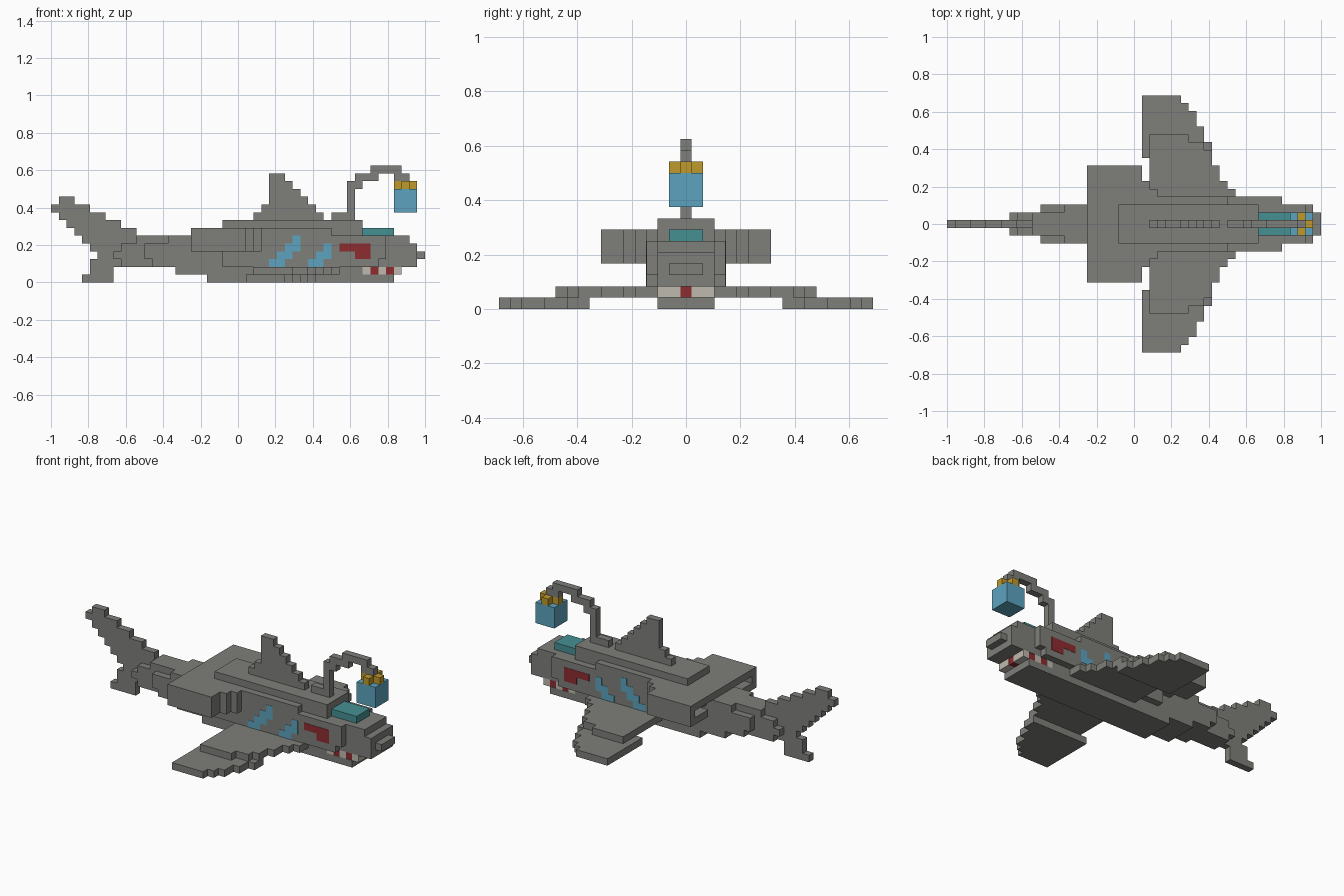
import bpy, bmesh

if "Cube" in bpy.data.objects:
    bpy.data.objects.remove(bpy.data.objects["Cube"])

V = 1 / 24  # size of one block


def material(name, rgb):
    m = bpy.data.materials.new(name)
    m.use_nodes = True
    m.diffuse_color = (*rgb, 1)
    m.node_tree.nodes["Principled BSDF"].inputs["Base Color"].default_value = (*rgb, 1)
    return m


grey = material("shark grey", (0.21, 0.21, 0.195))
blue = material("light blue", (0.11, 0.37, 0.52))
teal = material("teal", (0.06, 0.28, 0.29))
gold = material("gold", (0.52, 0.32, 0.025))
red = material("dark red", (0.27, 0.025, 0.028))
white = material("tooth white", (0.52, 0.49, 0.43))


def blocks(name, mat, boxes, mirror=False):
    """One object from boxes (x0, x1, y0, y1, z0, z1), in block units."""
    bm = bmesh.new()
    for x0, x1, y0, y1, z0, z1 in boxes:
        for s in ((1, -1) if mirror else (1,)):
            made = bmesh.ops.create_cube(bm, size=1)
            for v in made["verts"]:
                v.co.x = V * (x1 if v.co.x > 0 else x0)
                v.co.y = V * s * (y1 if v.co.y > 0 else y0)
                v.co.z = V * (z1 if v.co.z > 0 else z0)
    bmesh.ops.recalc_face_normals(bm, faces=bm.faces)
    me = bpy.data.meshes.new(name)
    bm.to_mesh(me)
    bm.free()
    me.materials.append(mat)
    ob = bpy.data.objects.new(name, me)
    bpy.context.collection.objects.link(ob)
    return ob


def rows(name, mat, half, z, spans):
    """Centred stack of one-block rows rising from z, each an x span."""
    return blocks(name, mat, [(a, b, -half, half, z + i, z + i + 1)
                              for i, (a, b) in enumerate(spans)])


# Tail: thin upright fin, widening into the body
rows("tail_fin", grey, 0.5, 0, [(-20, -16), (-19, -16), (-19, -15), (-18, -12),
                                (-19, -12), (-20, -12), (-21, -13), (-22, -15),
                                (-23, -17), (-24, -19), (-23, -21)])
rows("tail_root", grey, 1.5, 2, [(-15, -6), (-16, -6), (-15, -6), (-13, -6)])
rows("rear_body", grey, 2.5, 2, [(-11, 0), (-12, 0), (-12, 0), (-9, 0), (-6, 0)])

# Main body, belly, back and snout
rows("belly", grey, 2.5, 0, [(-4, 20), (-8, 16)])
rows("body", grey, 3.5, 2, [(-2, 18), (-2, 19), (-4, 19), (-5, 19), (-6, 12)])
rows("snout", grey, 2.5, 2, [(0, 23), (0, 23), (0, 23), (0, 22), (0, 16), (-2, 16)])
rows("nose_tip", grey, 1.5, 3, [(22, 24)])
rows("head_window", teal, 1.5, 6, [(16, 20)])

# Dorsal fin
rows("dorsal_fin", grey, 0.5, 8, [(2, 11), (3, 10), (4, 9), (4, 8), (4, 7), (4, 6)])

# Rear thruster wings: boxes open at the back, stepped leading edge
blocks("thruster_wing", grey, [
    (-6, 1, 3.5, 7.5, 6, 7), (-6, 1, 3.5, 7.5, 4, 5),
    (-6, 1, 6.5, 7.5, 5, 6), (-3, 1, 3.5, 6.5, 5, 6),
    (1, 2, 3.5, 5.5, 4, 7), (2, 3, 3.5, 4.5, 4, 7)], mirror=True)
blocks("thruster_glow", teal, [(-4, -3, 3.5, 6.5, 5, 6)], mirror=True)

# Side fins: inner upper layer and outer lower layer, swept front edge
blocks("side_fin_inner", grey, [
    (2, 13, 2.5, 4.5, 1, 2), (2, 12, 4.5, 5.5, 1, 2), (2, 11, 5.5, 7.5, 1, 2),
    (2, 10, 7.5, 9.5, 1, 2), (2, 9, 9.5, 10.5, 1, 2), (2, 7, 10.5, 11.5, 1, 2)],
    mirror=True)
blocks("side_fin_outer", grey, [
    (1, 10, 8.5, 10.5, 0, 1), (1, 9, 10.5, 12.5, 0, 1), (1, 8, 12.5, 14.5, 0, 1),
    (1, 7, 14.5, 15.5, 0, 1), (1, 6, 15.5, 16.5, 0, 1)], mirror=True)

# Mouth with alternating teeth
blocks("mouth", red, [(16, 20, -1.5, 1.5, 1, 2), (20, 20.9, -0.5, 0.5, 1, 2)])
blocks("gums", red, [(x, x + 1, 1.5, 2.45, 1, 2) for x in (17, 19)], mirror=True)
blocks("teeth", white, [(16, 17, 1.5, 2.5, 1, 2), (18, 19, 1.5, 2.5, 1, 2),
                        (20, 21, 0.5, 2.5, 1, 2)], mirror=True)

# Flank markings as thin plates
Y0, Y1 = 3.4, 3.54
gills = [(4, 6, 2), (5, 7, 3), (6, 8, 4), (7, 8, 5),
         (9, 11, 2), (10, 12, 3), (11, 12, 4)]
blocks("gill_stripes", blue, [(a, b, Y0, Y1, z, z + 1) for a, b, z in gills], mirror=True)
blocks("eyes", red, [(13, 17, Y0, Y1, 4, 5), (15, 17, Y0, Y1, 3, 4)], mirror=True)

# Lure rod and hanging lantern
blocks("lure_rod", grey, [(a, b, -0.5, 0.5, c, d) for a, b, c, d in (
    (12, 15, 8, 9), (14, 15, 9, 13), (15, 16, 12, 13), (15, 18, 13, 14),
    (17, 21, 14, 15), (20, 22, 13, 14))])
blocks("lantern_cap", gold, [(20, 23, -0.5, 0.5, 12, 13),
                             (21, 22, 0.5, 1.5, 12, 13),
                             (21, 22, -1.5, -0.5, 12, 13)])
rows("lantern", blue, 1.5, 9, [(20, 23)] * 3)
